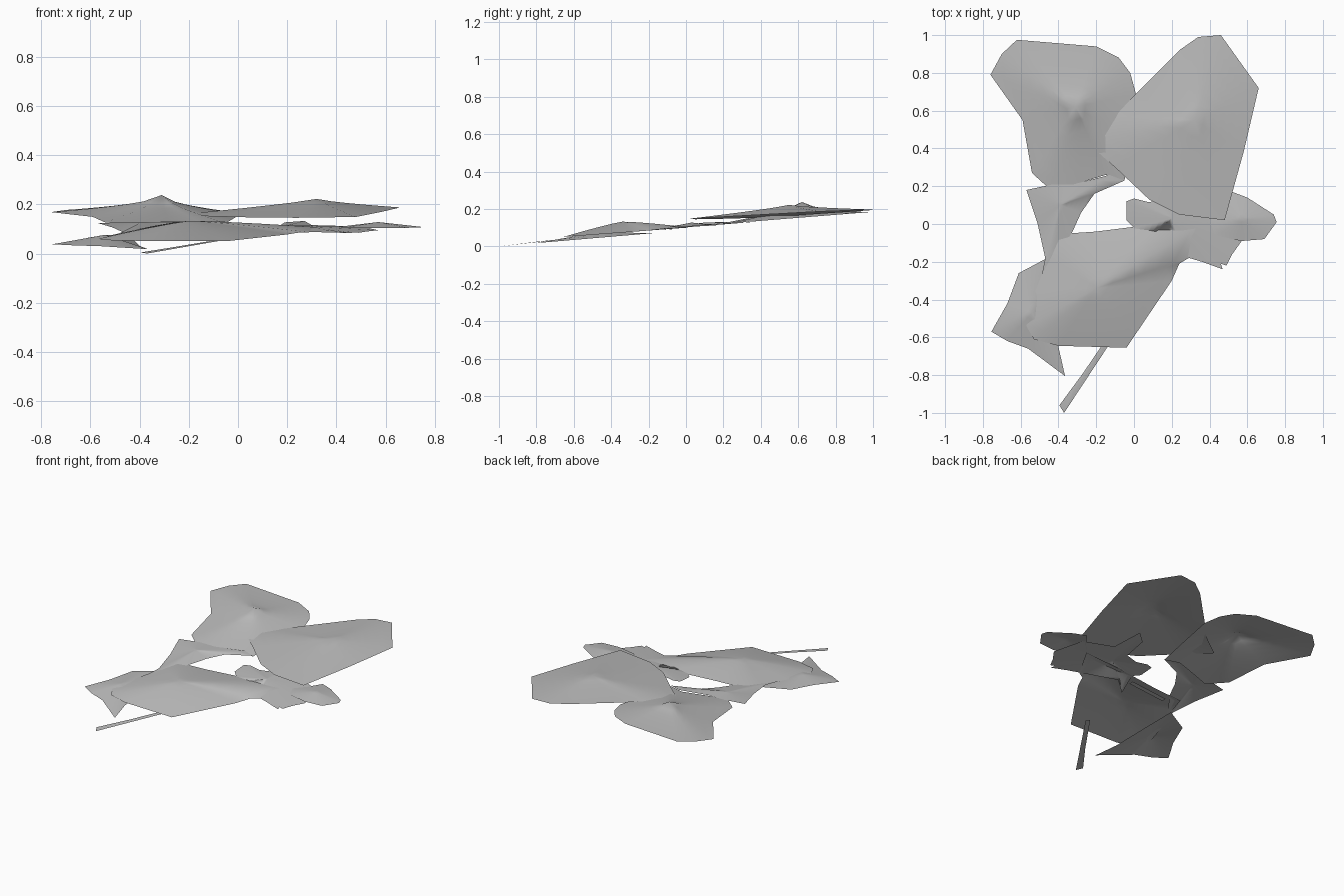
import bpy
import bmesh
from mathutils import Vector

cube = bpy.data.objects.get("Cube")
if cube:
    bpy.data.objects.remove(cube, do_unlink=True)

grey = bpy.data.materials.new("leaf grey")
grey.use_nodes = True
tone = (0.5, 0.5, 0.5, 1)
grey.diffuse_color = tone
grey.node_tree.nodes["Principled BSDF"].inputs["Base Color"].default_value = tone
grey.use_backface_culling = False


def leaf(name, outline, peak, level, slope, rise, rings=6, curve=1.0, tilt=0.0):
    """Thin domed sheet: outline and peak in hundredths, rim on a tilted plane."""
    bm = bmesh.new()
    centre = Vector(peak) / 100
    rim = [Vector(p) / 100 for p in outline]

    def place(p, t):
        q = centre.lerp(p, t)
        z = level + tilt * q.x + slope * q.y + rise * (1 - t ** curve)
        return bm.verts.new((q.x, q.y, z))

    top = place(centre, 0)
    previous = None
    for ring in range(1, rings + 1):
        row = [place(p, ring / rings) for p in rim]
        for i in range(len(row)):
            j = (i + 1) % len(row)
            if previous:
                bm.faces.new((previous[i], row[i], row[j], previous[j]))
            else:
                bm.faces.new((top, row[i], row[j]))
        previous = row
    bm.normal_update()
    if sum(f.normal.z * f.calc_area() for f in bm.faces) < 0:
        bmesh.ops.reverse_faces(bm, faces=bm.faces)
    for f in bm.faces:
        f.smooth = True
    mesh = bpy.data.meshes.new(name)
    bm.to_mesh(mesh)
    bm.free()
    mesh.materials.append(grey)
    obj = bpy.data.objects.new(name, mesh)
    bpy.context.collection.objects.link(obj)


# Three large leaves
leaf("back_right_leaf",
     [(-76, 79), (-70, 90), (-62, 97.5), (-20, 94), (-8, 88), (-2, 80), (1, 69),
      (-2, 45), (-5, 23), (-15, 26), (-28, 22), (-43, 17), (-54, 27), (-59, 55)],
     (-31, 62), 0.105, 0.08, 0.083, curve=0.6)
leaf("back_left_leaf",
     [(34, 99), (46, 100), (66, 72), (58, 38), (48, 2), (24, 5), (8, 13),
      (-10, 30), (-27, 45), (-10, 57), (0, 68), (24, 92)],
     (32, 55), 0.138, 0.05, 0.05, curve=0.8, tilt=0.02)
leaf("front_leaf",
     [(-42, -5.5), (-20, -4), (0, -1.5), (12, 0), (40, 2), (29, -18), (24, -21),
      (20, -30), (-4, -65.5), (-40, -64.5), (-53, -61), (-57, -54), (-52, -35), (-45, -17)],
     (-20, -34), 0.1, 0.075, 0.058, curve=1.2)

# Smaller leaves tucked underneath
leaf("front_right_leaf",
     [(-44, -17), (-61, -26), (-67, -42), (-75.5, -57), (-67, -62), (-56, -66),
      (-36.5, -80.5), (-40, -65), (-42, -40)],
     (-54, -47), 0.086, 0.085, 0.03)
leaf("right_side_leaf",
     [(-57, 18), (-43, 21), (-32, 21), (-13, 26), (-5, 23), (-21, 16), (-28, 6),
      (-33, -5), (-41, -16), (-49, -28), (-47, -18), (-51, 0)],
     (-39, 10), 0.106, 0.1, 0.012)
leaf("left_side_leaf",
     [(40, 2), (47, 10), (52, 17), (60, 14), (74, 5), (75.5, 1), (69, -8), (57, -9), (43, -6)],
     (57, 3), 0.107, 0.03, 0.02)

# Jagged lobed leaf in the middle
leaf("middle_leaf",
     [(57, -9), (50, 10), (30, 17), (27, 38), (19, 31), (17, 14), (8, 11.5),
      (0, 13.5), (-4, 12), (-4, 2), (0, -2), (-7, -20), (3, -10), (26, -17),
      (36, -20), (47, -24), (46, -21), (49, -22), (52, -16)],
     (20, 3), 0.102, 0.08, 0.01)

# Narrow flat stems
leaf("long_stem", [(-39.5, -96), (-37, -100), (-8, -56), (-10, -54), (-27, -79)],
     (-26, -79), 0.115, 0.115, 0.002, rings=2)
leaf("short_stem", [(-33, -12), (-33, -9), (-4, -6), (-4, -9)],
     (-18, -9), 0.098, 0.08, 0.001, rings=2)
